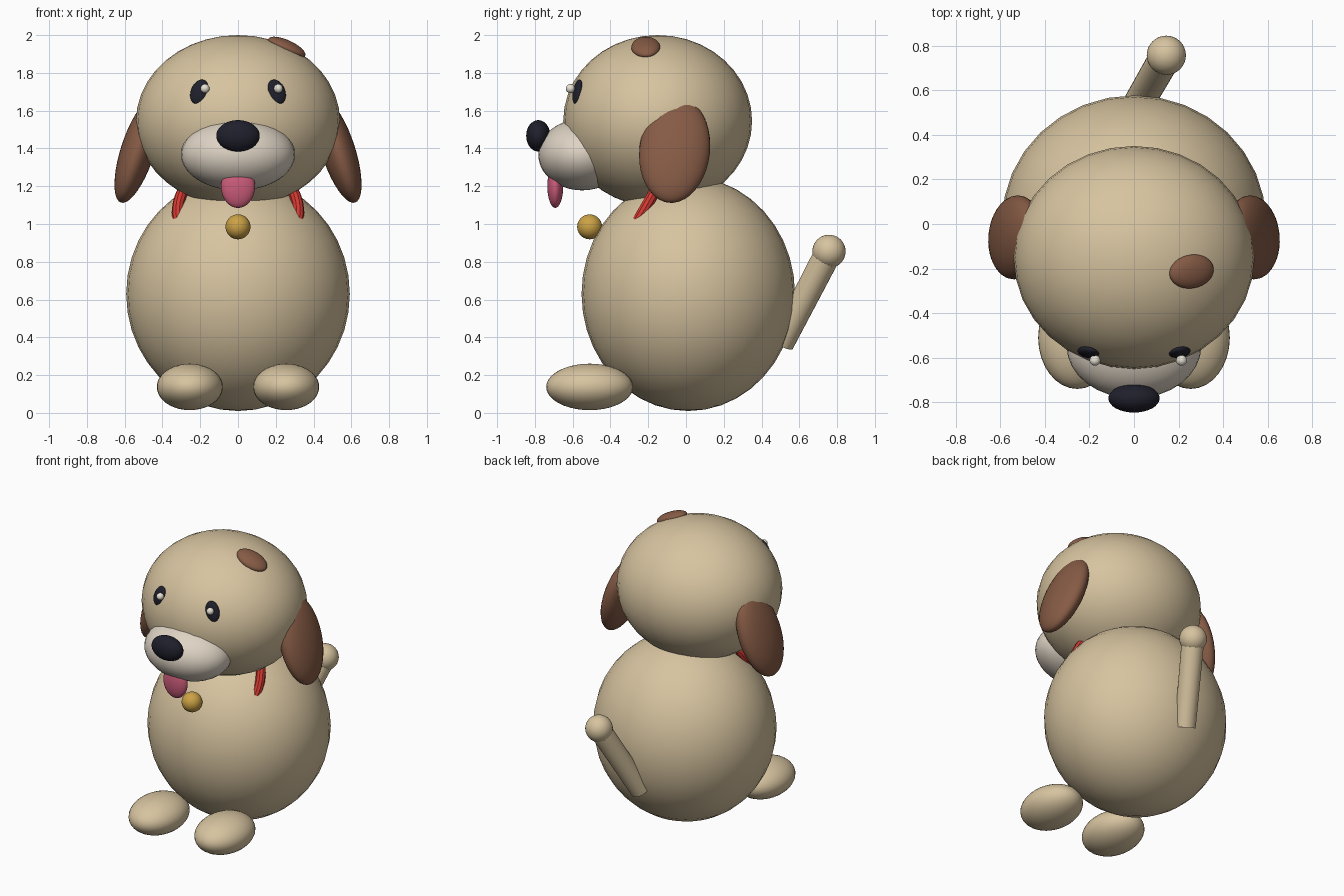
import bpy
from math import radians
from mathutils import Vector

default = bpy.data.objects.get("Cube")
if default:
    bpy.data.objects.remove(default, do_unlink=True)


def material(name, rgb):
    m = bpy.data.materials.new(name)
    m.use_nodes = True
    color = (*rgb, 1)
    m.diffuse_color = color
    m.node_tree.nodes["Principled BSDF"].inputs["Base Color"].default_value = color
    return m


fur = material("beige_fur", (0.68, 0.55, 0.35))
cream = material("cream", (0.73, 0.65, 0.55))
brown = material("brown_fur", (0.24, 0.105, 0.06))
black = material("near_black", (0.014, 0.014, 0.025))
pink = material("pink", (0.62, 0.11, 0.2))
gold = material("gold", (0.6, 0.36, 0.06))
red = material("red", (0.65, 0.04, 0.03))
white = material("white", (0.85, 0.8, 0.7))


def finish(name, mat, smooth=True):
    ob = bpy.context.object
    ob.name = name
    ob.data.materials.append(mat)
    if smooth:
        bpy.ops.object.shade_smooth_by_angle(angle=radians(40))
    return ob


def ball(name, mat, center, radii, tilt=(0, 0, 0)):
    bpy.ops.mesh.primitive_uv_sphere_add(segments=32, ring_count=20, location=center)
    ob = finish(name, mat)
    ob.scale = radii
    ob.rotation_euler = [radians(a) for a in tilt]
    return ob


def pair(name, mat, center, radii, tilt=(0, 0, 0)):
    x, y, z = center
    rx, ry, rz = tilt
    ball("left_" + name, mat, center, radii, tilt)
    ball("right_" + name, mat, (-x, y, z), radii, (rx, -ry, -rz))


# Body and head
ball("body", fur, (0, 0.012, 0.63), (0.592, 0.565, 0.62))
ball("head", fur, (0, -0.15, 1.545), (0.54, 0.5, 0.455))
pair("foot", fur, (0.255, -0.51, 0.1375), (0.175, 0.23, 0.123))

# Face
ball("muzzle", cream, (0, -0.55, 1.367), (0.302, 0.232, 0.189))
ball("nose", black, (0, -0.782, 1.467), (0.115, 0.064, 0.083))
ball("tongue", pink, (0, -0.692, 1.2), (0.09, 0.042, 0.115))
pair("eye", black, (0.205, -0.575, 1.7), (0.046, 0.022, 0.068), (-14, -17, 18))
for side, x in (("left", 0.213), ("right", -0.175)):
    ball(side + "_eye_glint", white, (x, -0.612, 1.717), (0.024,) * 3)

# Ears and head patch
pair("ear", brown, (0.53, -0.06, 1.39), (0.09, 0.187, 0.292), (-6, -18, 0))
ball("head_patch", brown, (0.258, -0.213, 1.935), (0.108, 0.076, 0.038), (8, 24, 8))

# Collar and bell
bpy.ops.mesh.primitive_torus_add(
    major_radius=0.32, minor_radius=0.031, major_segments=40, minor_segments=10,
    location=(0, -0.23, 1.06), rotation=(radians(60), 0, 0))
finish("collar", red, smooth=False)
ball("bell", gold, (0, -0.51, 0.985), (0.066,) * 3)

# Tail
base, tip = Vector((0, 0.505, 0.37)), Vector((0.145, 0.757, 0.855))
axis = tip - base
bpy.ops.mesh.primitive_cone_add(
    vertices=24, radius1=0.068, radius2=0.072, depth=axis.length,
    location=(base + tip) / 2, rotation=axis.to_track_quat("Z", "Y").to_euler())
finish("tail", fur)
ball("tail_tip", fur, tip, (0.088,) * 3)
